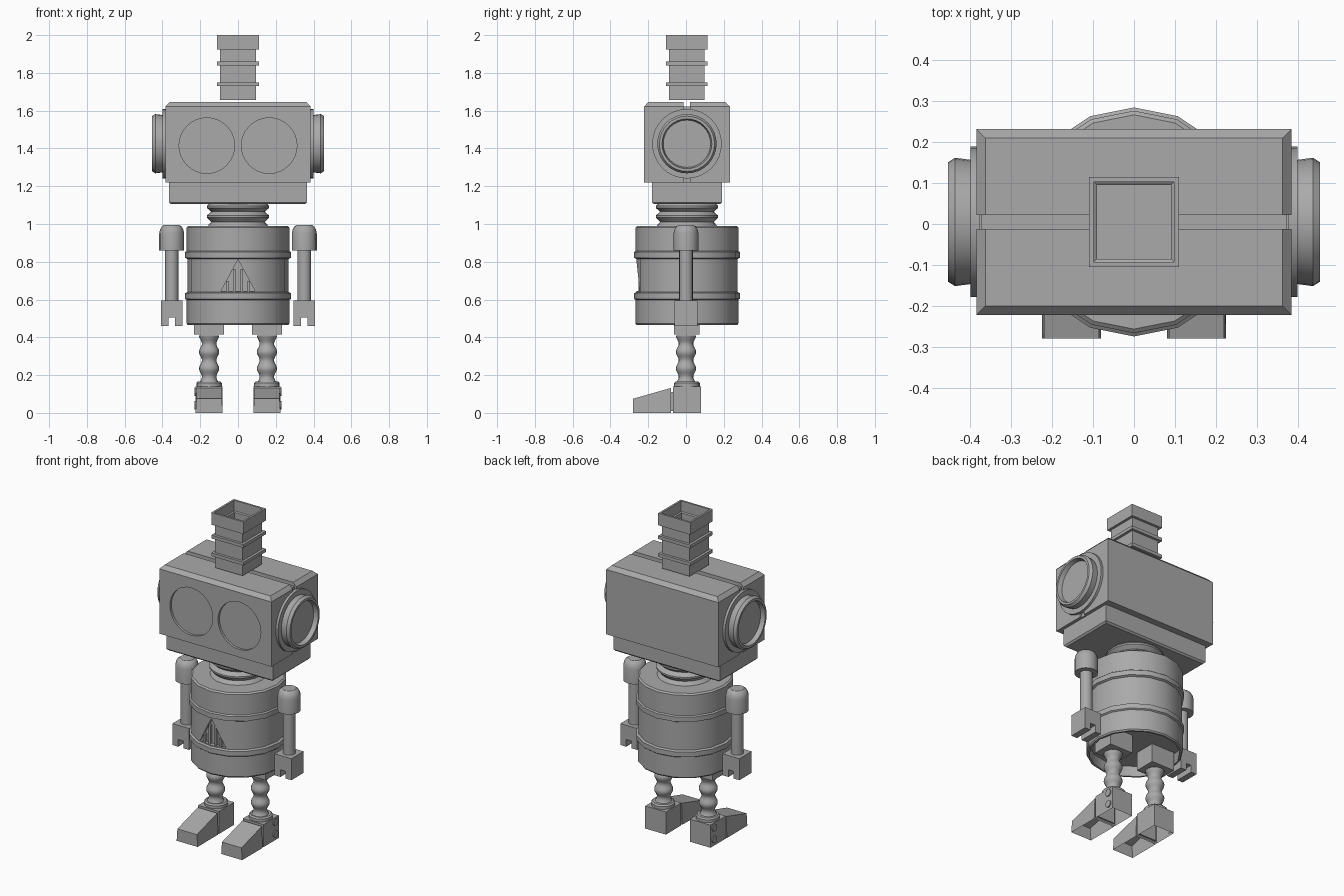
import bpy, bmesh, math

cube = bpy.data.objects.get("Cube")
if cube:
    bpy.data.objects.remove(cube, do_unlink=True)

grey = bpy.data.materials.new("plain_grey")
grey.use_nodes = True
COLOUR = (0.4, 0.4, 0.4, 1)
grey.diffuse_color = COLOUR
grey.node_tree.nodes["Principled BSDF"].inputs["Base Color"].default_value = COLOUR
CY = 0.005


def stack(name, sections, sides=4, loc=(0, 0, 0), tilt=0, bottom=True, top=True):
    """Skin stacked rings given as (half_x, half_y, z); four sides give a box."""
    bm = bmesh.new()
    start, grow = (math.pi / 4, math.sqrt(2)) if sides == 4 else (0, 1)
    rings = []
    for hx, hy, z in sections:
        angles = [start + i * math.tau / sides for i in range(sides)]
        rings.append([bm.verts.new((grow * hx * math.cos(a), grow * hy * math.sin(a), z))
                      for a in angles])
    for low, high in zip(rings, rings[1:]):
        for i in range(sides):
            j = (i + 1) % sides
            bm.faces.new((low[i], low[j], high[j], high[i]))
    if bottom:
        bm.faces.new(rings[0][::-1])
    if top:
        bm.faces.new(rings[-1])
    mesh = bpy.data.meshes.new(name)
    bm.to_mesh(mesh)
    bm.free()
    mesh.materials.append(grey)
    obj = bpy.data.objects.new(name, mesh)
    obj.location = loc
    obj.rotation_euler.y = tilt
    bpy.context.collection.objects.link(obj)
    return obj


def lathe(name, profile, sides=16, **kw):
    return stack(name, [(r, r, z) for r, z in profile], sides, **kw)


def box(name, size, centre):
    x, y, z = (s / 2 for s in size)
    return stack(name, [(x, y, -z), (x, y, z)], loc=centre)


def select(obj):
    bpy.ops.object.select_all(action="DESELECT")
    obj.select_set(True)
    bpy.context.view_layer.objects.active = obj


def cut(target, cutter):
    mod = target.modifiers.new("cut", "BOOLEAN")
    mod.operation, mod.solver, mod.object = "DIFFERENCE", "EXACT", cutter
    select(target)
    bpy.ops.object.modifier_apply(modifier=mod.name)
    bpy.data.objects.remove(cutter, do_unlink=True)


# Head with chamfered top, seam groove and recessed eyes
head = stack("head", [(.385, .227, 1.22), (.385, .227, 1.622), (.363, .205, 1.645)],
             loc=(0, CY, 0))
cut(head, box("seam_cutter", (1, .035, .06), (0, CY, 1.653)))
for s in (1, -1):
    cut(head, box("side_cutter", (.04, .035, .5), (s * .393, CY, 1.45)))
    eye = lathe("eye_cutter", [(.147, -.04), (.147, .015)], 32, loc=(s * .165, -.222, 1.415))
    eye.rotation_euler.x = -math.pi / 2
    bpy.context.view_layer.update()
    cut(head, eye)
stack("jaw", [(.355, .175, 1.105), (.365, .185, 1.115), (.365, .185, 1.22)], loc=(0, CY, 0))

# Ears
for side, s in (("left", 1), ("right", -1)):
    lathe(side + "_ear", [(.184, 0), (.184, .022), (.152, .022), (.157, .06), (.146, .077),
                          (.132, .077), (.125, .05)], 32,
          loc=(s * .378, CY, 1.425), tilt=s * math.pi / 2)

# Open square chimney with two hollow ribs
wide, slim = .11, .094
chimney = [(slim, 1.656)]
for z in (1.74, 1.85):
    chimney += [(slim, z - .01), (wide, z - .01), (wide, z + .01), (slim, z + .01)]
chimney += [(slim, 1.925), (wide, 1.925), (wide, 2), (wide - .012, 2), (wide - .012, 1.935),
            (slim - .003, 1.93), (slim - .003, 1.67)]
lathe("chimney", chimney, 4, loc=(0, CY, 0))

# Bellows neck
lathe("neck", [(.165, .985), (.142, 1.01), (.165, 1.035), (.165, 1.045), (.142, 1.065),
               (.165, 1.085), (.165, 1.095), (.15, 1.11)], 24, loc=(0, CY, 0))

# Barrel torso, hollow below, with two bands
torso = lathe("torso", [(.255, .53), (.255, .465), (.266, .465), (.272, .473), (.272, .598),
                        (.28, .604), (.28, .634), (.268, .64), (.268, .815), (.28, .821),
                        (.28, .851), (.272, .857), (.272, .982), (.262, .99)], loc=(0, CY, 0))

# Triangular chest vent with slats
cut(torso, stack("vent_cutter", [(.09, .03, .645), (.001, .03, .81)], loc=(0, -.265, 0)))
for i, x in enumerate((-.055, -.02, .02, .055)):
    height = .165 * (1 - (abs(x) + .006) / .09)
    box("vent_slat_%d" % (i + 1), (.012, .025, height), (x, -.2395, .645 + height / 2))

for side, s in (("left", 1), ("right", -1)):
    # Arm
    ax = s * .351
    lathe(side + "_shoulder", [(.066, .86), (.066, .95), (.062, .97), (.053, .986), (.04, .995)],
          loc=(ax, 0, 0))
    lathe(side + "_arm", [(.036, .58), (.036, .87)], loc=(ax, 0, 0))
    hand = box(side + "_hand", (.115, .12, .133), (ax, 0, .5275))
    cut(hand, box("grip_cutter", (.035, .2, .1), (ax, 0, .455)))

    # Leg
    lx = s * .153
    box(side + "_hip", (.16, .135, .115), (lx, CY, .4725))
    leg = [(.046 + .008 * math.cos((z - .41) * math.tau / .0875), z)
           for z in (.16 + .0125 * i for i in range(21))]
    lathe(side + "_leg", leg, loc=(lx, 0, 0))
    lathe(side + "_ankle", [(.068, .135), (.068, .157), (.06, .165)], loc=(lx, CY, 0))

    # Foot with open underside
    stack(side + "_heel", [(.071, .075, 0), (.071, .075, .14)], loc=(lx, CY, 0), bottom=False)
    box(side + "_foot_joint", (.12, .03, .1), (lx, -.075, .06))
    toe = stack(side + "_toe", [(.072, .1, 0), (.067, .1, .132)], loc=(lx, -.18, 0), bottom=False)
    for v in toe.data.vertices:
        if v.co.y < 0 and v.co.z > 0:
            v.co.z = .075
    for part, z in (("lower", .04), ("upper", .112)):
        lathe(side + "_" + part + "_bolt", [(.022, 0), (.022, .008)],
              loc=(lx + s * .069, .045, z), tilt=s * math.pi / 2)

# Smooth round walls, keep edges sharp
for obj in list(bpy.context.scene.objects):
    if obj.type == "MESH":
        select(obj)
        bpy.ops.object.shade_smooth_by_angle(angle=math.radians(30))
